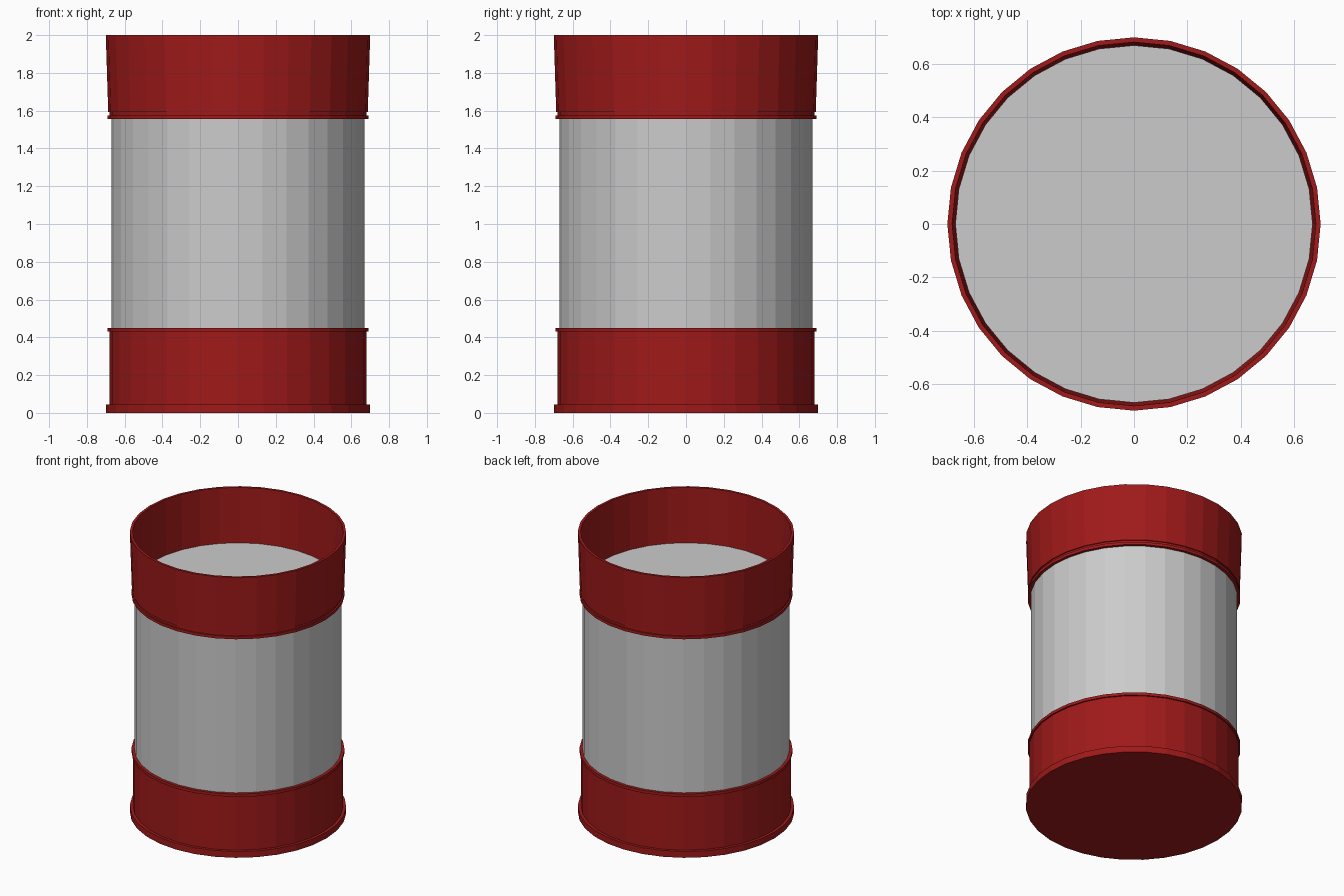
import bpy, bmesh
from math import cos, sin, tau

if "Cube" in bpy.data.objects:
    bpy.data.objects.remove(bpy.data.objects["Cube"])

SIDES = 32

red = bpy.data.materials.new("red_paint")
red.diffuse_color = (0.35, 0.01, 0.01, 1)
red.use_nodes = True
red.node_tree.nodes["Principled BSDF"].inputs["Base Color"].default_value = red.diffuse_color


def lathe(name, profile, closed=False, cap_start=False, cap_end=False, mat=None):
    """Spin a (radius, z) profile round the z axis into a flat-faced shell."""
    bm = bmesh.new()
    rings = [[bm.verts.new((r * cos(tau * i / SIDES), r * sin(tau * i / SIDES), z))
              for i in range(SIDES)] for r, z in profile]
    pairs = list(zip(rings, rings[1:]))
    if closed:
        pairs.append((rings[-1], rings[0]))
    for a, b in pairs:
        for i in range(SIDES):
            j = (i + 1) % SIDES
            bm.faces.new((a[i], a[j], b[j], b[i]))
    if cap_start:
        bm.faces.new(rings[0][::-1])
    if cap_end:
        bm.faces.new(rings[-1])
    bmesh.ops.recalc_face_normals(bm, faces=bm.faces)
    mesh = bpy.data.meshes.new(name)
    bm.to_mesh(mesh)
    bm.free()
    obj = bpy.data.objects.new(name, mesh)
    bpy.context.collection.objects.link(obj)
    if mat:
        mesh.materials.append(mat)
    return obj


# Grey drum with its closed top, sunk inside the upper collar
lathe("drum_body", [(0.67, 0.44), (0.67, 1.61)], cap_end=True, cap_start=True)

# Red bottom cup: foot rim, wall, upper bead
lathe("bottom_cup", [(0.70, 0), (0.70, 0.045), (0.68, 0.045), (0.68, 0.43),
                     (0.69, 0.43), (0.69, 0.45), (0.67, 0.45)],
      cap_start=True, cap_end=True, mat=red)

# Red top collar: lower bead, groove, flared wall, open mouth
lathe("top_collar", [(0.67, 1.555), (0.69, 1.555), (0.69, 1.575), (0.68, 1.575),
                     (0.68, 1.592), (0.687, 1.592), (0.70, 2.0), (0.682, 2.0),
                     (0.672, 1.61)],
      closed=True, mat=red)
